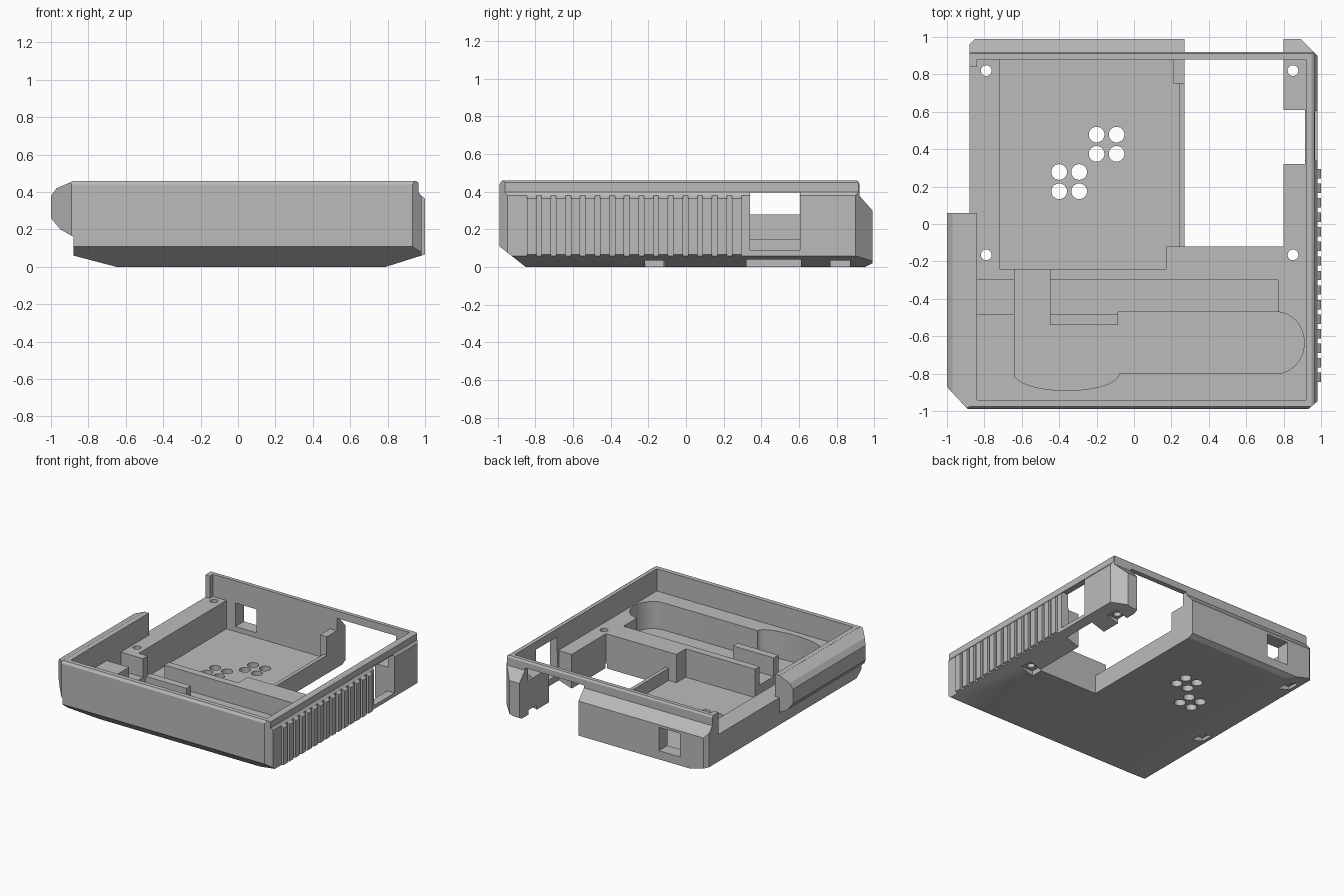
import bpy, bmesh, math

if "Cube" in bpy.data.objects:
    bpy.data.objects.remove(bpy.data.objects["Cube"], do_unlink=True)

grey = bpy.data.materials.new("plain_grey")
grey.use_nodes = True
grey.diffuse_color = (0.5, 0.5, 0.5, 1)
grey.node_tree.nodes["Principled BSDF"].inputs["Base Color"].default_value = (0.5, 0.5, 0.5, 1)


def prism(name, axis, points, lo, hi):
    """Extrude a flat outline along an axis; points use the other two axes in order."""
    place = {"x": lambda a, b, t: (t, a, b),
             "y": lambda a, b, t: (a, t, b),
             "z": lambda a, b, t: (a, b, t)}[axis]
    bm = bmesh.new()
    low = [bm.verts.new(place(a, b, lo)) for a, b in points]
    high = [bm.verts.new(place(a, b, hi)) for a, b in points]
    bm.faces.new(low)
    bm.faces.new(high)
    n = len(points)
    for i in range(n):
        j = (i + 1) % n
        bm.faces.new((low[i], low[j], high[j], high[i]))
    bmesh.ops.recalc_face_normals(bm, faces=bm.faces)
    mesh = bpy.data.meshes.new(name)
    bm.to_mesh(mesh)
    bm.free()
    mesh.materials.append(grey)
    ob = bpy.data.objects.new(name, mesh)
    bpy.context.collection.objects.link(ob)
    return ob


def box(name, x0, x1, y0, y1, z0, z1):
    return prism(name, "z", [(x0, y0), (x1, y0), (x1, y1), (x0, y1)], z0, z1)


def arc(cx, cy, rx, ry, start, end, steps=24):
    return [(cx + rx * math.cos(math.radians(start + (end - start) * i / steps)),
             cy + ry * math.sin(math.radians(start + (end - start) * i / steps)))
            for i in range(steps + 1)]


def combine(target, tool, operation):
    mod = target.modifiers.new("combine", "BOOLEAN")
    mod.operation = operation
    mod.solver = "EXACT"
    mod.object = tool
    bpy.context.view_layer.objects.active = target
    bpy.ops.object.modifier_apply(modifier=mod.name)
    bpy.data.objects.remove(tool, do_unlink=True)


def cut(*size):
    combine(case, box("cutter", *size), "DIFFERENCE")


def cut_shape(points, z0, z1):
    combine(case, prism("cutter", "z", points, z0, z1), "DIFFERENCE")


# Outer shell: side-to-side profile, bulged left-hand grip, then trimmed in depth and plan
case = prism("case_body", "y", [(-.65, 0), (.79, 0), (.98, .06), (.98, .38), (.965, .40),
                                (.965, .45), (.95, .46), (-.88, .46), (-.88, .06)], -1.1, 1.1)
bulge = prism("bulge", "y", [(-.86, .16), (-.88, .16), (-.95, .2), (-1, .26), (-1, .38),
                             (-.97, .42), (-.88, .459), (-.86, .459)], -1.05, .06)
combine(case, bulge, "UNION")
depth = prism("depth", "x", [(-.85, 0), (.95, 0), (.99, .02), (.99, .3), (.92, .38), (.92, .445),
                             (.905, .47), (-.97, .47), (-.99, .44), (-.99, .11)], -1.5, 1.5)
combine(case, depth, "INTERSECT")
plan = prism("plan", "z", [(-1.01, -.86), (-.88, -1), (.92, -1), (.99, -.94), (.99, .89),
                           (.88, 1), (-.84, 1), (-.89, .95), (-1.01, .95)], -1, 1)
combine(case, plan, "INTERSECT")

# Main cavity above the inner platform, and the low stretch of the side wall
cut(-.84, .92, -.94, .88, .28, .7)
cut(-1.3, -.83, .06, .84, .28, .7)

# Recessed tray with its low rim
cut(-.72, .17, -.24, .88, .05, .4)
cut(.16, .24, -.12, .88, .05, .4)
cut(.23, .3, -.12, .88, .15, .4)

# Open corner of the floor and back, leaving the thin top bar
cut(.27, .8, -.12, .87, -.2, .5)
cut(.27, .8, .8, 1.2, -.2, .40)
cut(.27, .8, .92, 1.2, -.2, .7)
cut(.79, .915, .32, .61, -.2, .4)

# Pits and wire channel in the platform
cut(-.84, .77, -.48, -.3, .13, .4)
cut_shape([(-.085, -.47), (-.085, -.80)] + arc(.76, -.635, .15, .165, -90, 90), .06, .4)
cut_shape([(-.08, -.54), (-.64, -.54)] + arc(-.36, -.8, .28, .09, 180, 360), .06, .4)
cut(-.64, -.45, -.82, -.22, .06, .4)

# Windows in the ribbed side and the back
cut(.8, 1.2, .34, .605, .09, .395)
cut(-.64, -.45, .8, 1.2, .09, .28)

# Vent holes: two groups of four
for gx, gy in ((-.20, .375), (-.40, .175)):
    for i in range(2):
        for j in range(2):
            cut_shape(arc(gx + .107 * i, gy + .103 * j, .042, .042, 0, 345, 23), -.2, .3)

# Screw holes with nut pockets underneath
for x in (-.79, .85):
    for y in (-.165, .82):
        cut_shape(arc(x, y, .029, .029, 0, 337.5, 15), -.2, .4)
        side = (-.84, -.74, .075) if x < 0 else (.79, .9, .04)
        cut(side[0], side[1], y - .052, y + .052, -.2, side[2])

# Support block by the back wall
box("tray_corner_block", .21, .27, .75, .885, .04, .3)

# Grip ribs on the side
for i in range(15):
    y = -.82 + .0778 * i
    prism("grip_rib", "y", [(.97, .057), (.98, .06), (1, .066), (1, .365), (.98, .38), (.97, .38)],
          y - .025, y + .025)

# Crisp edges with smooth curved pits
bpy.ops.object.select_all(action="DESELECT")
case.select_set(True)
bpy.context.view_layer.objects.active = case
bpy.ops.object.shade_smooth_by_angle(angle=math.radians(25))
